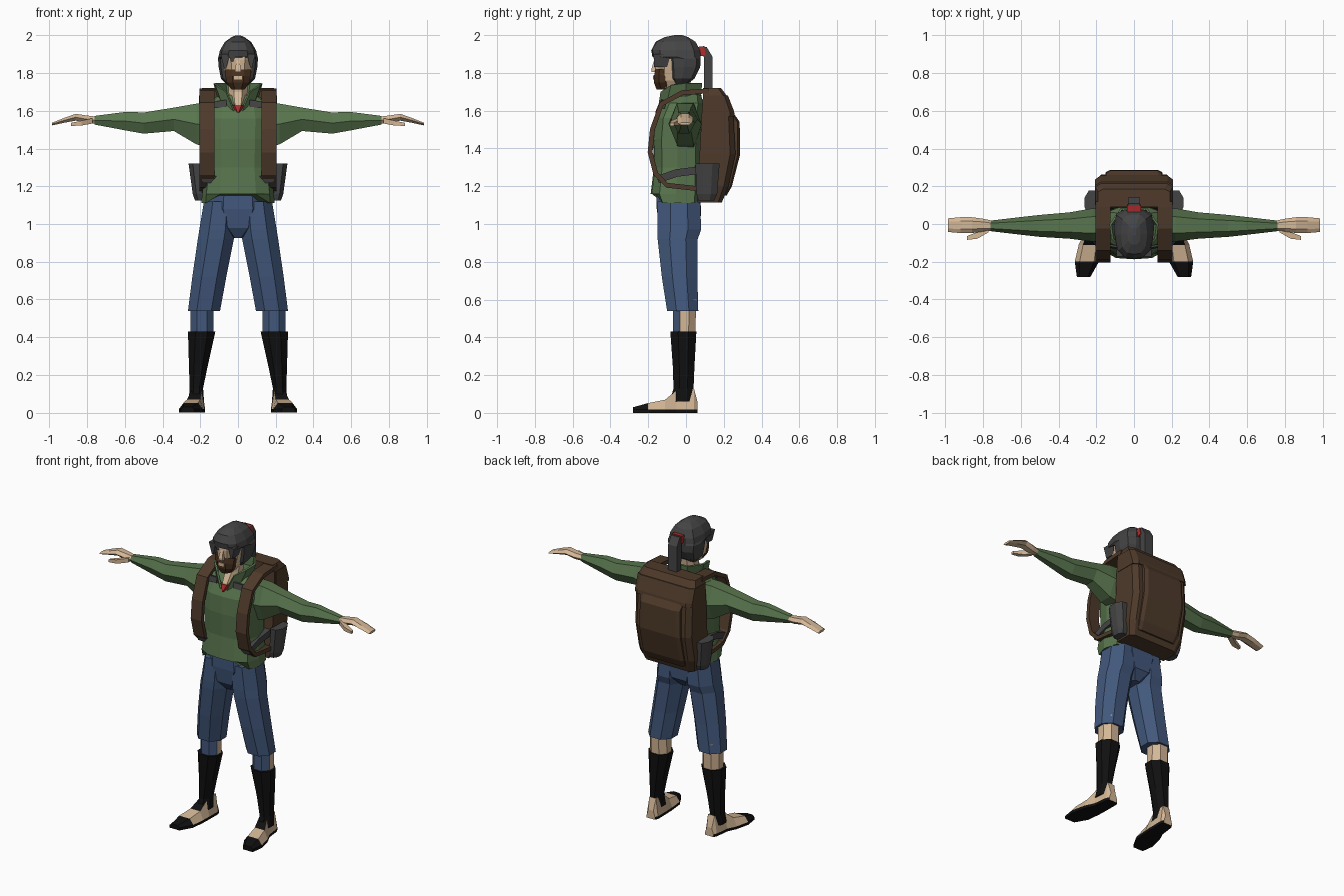
import bpy, bmesh
from mathutils import Vector


def material(name, rgb):
    m = bpy.data.materials.new(name)
    lin = [((c / 255 + 0.055) / 1.055) ** 2.4 for c in rgb]
    m.diffuse_color = (*lin, 1)
    return m


GREEN = material("jacket green", (88, 116, 77))
BLUE = material("denim blue", (66, 88, 124))
BLACK = material("boot black", (16, 16, 16))
SKIN = material("skin", (212, 183, 150))
BROWN = material("pack brown", (78, 58, 42))
GREY = material("hair grey", (68, 68, 69))
BEARD = material("beard brown", (72, 49, 30))
RED = material("red", (176, 44, 44))

# Cross-section templates on a -1..1 square
BODY = [(0, -1), (.5, -.95), (.88, -.65), (1, 0), (.88, .75), (.45, 1),
        (-.45, 1), (-.88, .75), (-1, 0), (-.88, -.65), (-.5, -.95)]
OCT = [(-.45, -1), (.45, -1), (1, -.4), (1, .4), (.45, 1), (-.45, 1), (-1, .4), (-1, -.4)]
HEX = [(-1, 0), (-.5, -1), (.5, -1), (1, 0), (.5, 1), (-.5, 1)]
BOX = [(-1, -1), (1, -1), (1, 1), (-1, 1)]
CHAMFER = [(-1, -1), (1, -1), (1, .7), (.85, 1), (-.85, 1), (-1, .7)]


def loft(name, rings, mats, rule=None, sides=(1,), edit=None):
    """Skin a list of equal rings, cap both ends, optionally for both sides."""
    mats = mats if isinstance(mats, list) else [mats]
    for s in sides:
        bm = bmesh.new()
        vs = [[bm.verts.new((p[0] * s, p[1], p[2])) for p in r] for r in rings]
        n = len(rings[0])
        for a, b in zip(vs, vs[1:]):
            for i in range(n):
                j = (i + 1) % n
                bm.faces.new((a[i], a[j], b[j], b[i]))
        bm.faces.new(vs[0])
        bm.faces.new(vs[-1])
        if edit:
            edit(bm)
        bmesh.ops.recalc_face_normals(bm, faces=bm.faces)
        bm.normal_update()
        if rule:
            for f in bm.faces:
                f.material_index = rule(f.calc_center_median(), f.normal)
        add(bm, name if len(sides) == 1 else ("left_" if s > 0 else "right_") + name, mats)


def add(bm, name, mats):
    me = bpy.data.meshes.new(name)
    bm.to_mesh(me)
    bm.free()
    for m in mats:
        me.materials.append(m)
    ob = bpy.data.objects.new(name, me)
    bpy.context.collection.objects.link(ob)
    return ob


def upright(rows, shape):
    """Rows of (z, x0, x1, y0, y1)."""
    return [[((a + b) / 2 + u * (b - a) / 2, (c + d) / 2 + v * (d - c) / 2, z)
             for u, v in shape] for z, a, b, c, d in rows]


def centred(rows, shape):
    """Rows of (z, half width, front y, back y)."""
    return upright([(z, -w, w, c, d) for z, w, c, d in rows], shape)


def sideways(rows, shape):
    """Rows of (x, centre y, centre z, half depth, half height)."""
    return [[(x, cy + u * ry, cz + v * rz) for u, v in shape] for x, cy, cz, ry, rz in rows]


def band(path, x0, x1, t):
    """Flat strip with thickness t following (y, z) points."""
    rings = []
    for i, p in enumerate(path):
        d = Vector(path[min(i + 1, len(path) - 1)]) - Vector(path[max(i - 1, 0)])
        n = Vector((-d.y, d.x)).normalized() * t / 2
        y, z = p
        rings.append([(x0, y + n.x, z + n.y), (x1, y + n.x, z + n.y),
                      (x1, y - n.x, z - n.y), (x0, y - n.x, z - n.y)])
    return rings


PAIR = (1, -1)


# Jacket body, with the front hem raised in the middle
def raise_hem(bm):
    for v in bm.verts:
        if v.co.z < 1.12 and abs(v.co.x) < .11 and v.co.y < -.1:
            v.co.z = 1.155


loft("jacket", centred([
    (1.11, .195, -.165, .075), (1.16, .19, -.187, .08), (1.3, .175, -.17, .08),
    (1.45, .18, -.175, .085), (1.56, .185, -.165, .09), (1.64, .165, -.125, .09),
    (1.685, .1, -.09, .08)], BODY), GREEN, edit=raise_hem)

# Sleeves, hands and thumbs
loft("sleeve", sideways([
    (.13, 0, 1.52, .085, .12), (.22, -.005, 1.53, .088, .108), (.34, -.008, 1.555, .07, .062),
    (.5, -.01, 1.535, .058, .056), (.59, -.01, 1.545, .048, .05),
    (.76, -.01, 1.55, .028, .023)], HEX), GREEN, sides=PAIR)
loft("hand", sideways([
    (.74, -.01, 1.55, .025, .018), (.8, -.006, 1.555, .034, .02), (.86, -.006, 1.566, .042, .018),
    (.92, -.006, 1.55, .042, .013), (.985, -.006, 1.53, .036, .007)], HEX), SKIN, sides=PAIR)
loft("thumb", sideways([
    (.77, -.025, 1.547, .018, .014), (.83, -.06, 1.535, .018, .013),
    (.885, -.074, 1.528, .01, .008)], BOX), SKIN, sides=PAIR)

# Neck, undershirt and standing collar
loft("neck", centred([
    (1.59, .01, -.157, 0), (1.64, .038, -.137, .01), (1.7, .05, -.1, .02),
    (1.8, .05, -.1, .03)], OCT), SKIN)
loft("undershirt", centred([(1.59, .006, -.164, -.1), (1.632, .042, -.146, -.1)], OCT), RED)
low = [(.025, -.15, 1.6), (.09, -.1, 1.65), (.11, 0, 1.67), (.06, .08, 1.68)]
top = [(.065, -.135, 1.7), (.12, -.08, 1.735), (.13, 0, 1.745), (.07, .085, 1.745)]
bm = bmesh.new()
rows = [[bm.verts.new(p) for p in e + [(-x, y, z) for x, y, z in e[::-1]]] for e in (low, top)]
for i in range(7):
    bm.faces.new((rows[0][i], rows[0][i + 1], rows[1][i + 1], rows[1][i]))
collar = add(bm, "collar", [GREEN])
mod = collar.modifiers.new("thickness", "SOLIDIFY")
mod.thickness = .012

# Face, nose, beard and mouth
loft("face", centred([
    (1.72, .04, -.145, -.03), (1.76, .062, -.16, 0), (1.82, .074, -.162, 0),
    (1.87, .082, -.168, 0), (1.91, .08, -.165, 0)], OCT), SKIN)
loft("nose", centred([
    (1.805, .017, -.182, -.14), (1.82, .015, -.183, -.14), (1.87, .008, -.168, -.14)], BOX), SKIN)
loft("beard", centred([
    (1.712, .034, -.156, -.07), (1.75, .06, -.17, -.08), (1.785, .067, -.169, -.085),
    (1.82, .07, -.162, -.09)], OCT), BEARD)
loft("mouth", centred([(1.765, .02, -.174, -.165), (1.785, .02, -.174, -.165)], BOX), SKIN)

# Hair cap, fringe locks, ponytail and tie
loft("hair", centred([
    (1.735, .055, -.06, 0), (1.77, .09, -.085, .045), (1.83, .102, -.095, .075),
    (1.875, .106, -.1, .078), (1.885, .104, -.178, .078), (1.92, .096, -.184, .074),
    (1.965, .07, -.16, .05), (1.99, .035, -.11, .01), (2, .012, -.06, -.02)], BODY), GREY)
for x, w, drop in ((-.068, .024, 1.825), (.07, .022, 1.83), (-.03, .022, 1.86)):
    loft("fringe_lock", upright([
        (1.9, x - w, x + w, -.172, -.08), (drop, x - w / 4, x + w / 4, -.168, -.1)], BOX), GREY)
loft("ponytail", band([(.06, 1.91), (.1, 1.917), (.117, 1.885), (.118, 1.72)],
                      -.032, .032, .045), GREY)
loft("hair_tie", band([(.06, 1.912), (.1, 1.917)], -.036, .036, .05), RED)

# Shorts: hips and two wide legs
loft("hips", centred([
    (.925, .035, -.1, .03), (.98, .12, -.14, .075), (1.08, .175, -.155, .08),
    (1.17, .165, -.155, .07)], OCT), BLUE)
loft("shorts_leg", upright([
    (.54, .095, .265, -.1, .065), (.72, .062, .242, -.128, .06), (.92, .022, .213, -.15, .062),
    (.97, .015, .205, -.152, .08), (1.12, .01, .18, -.15, .075)], OCT), BLUE, sides=PAIR)

# Lower legs: blue front panel, bare calf
loft("lower_leg", upright([
    (.4, .13, .252, -.068, .048), (.6, .13, .252, -.07, .055)], OCT), [BLUE, SKIN],
    rule=lambda c, n: int(c.y > -.03), sides=PAIR)

# Tall boot shafts and open feet
loft("boot_shaft", upright([
    (.06, .18, .262, -.085, .035), (.13, .185, .256, -.066, .04), (.25, .16, .26, -.07, .045),
    (.43, .12, .265, -.083, .055)], OCT), BLACK, sides=PAIR)
foot = []
for y, cx, w, h in ((.062, .213, .03, .055), (.042, .214, .04, .13), (-.05, .22, .045, .12),
                    (-.11, .235, .058, .07), (-.2, .25, .064, .052), (-.28, .267, .036, .03)):
    foot.append([(cx - w, y, 0), (cx + w, y, 0), (cx + w, y, .018),
                 (cx + w * .6, y, h), (cx - w * .6, y, h), (cx - w, y, .018)])
loft("foot", foot, [SKIN, BLACK], sides=PAIR,
     rule=lambda c, n: int(c.z < .012 or c.y < -.21 or (n.z > .6 and -.12 < c.y < -.02)))

# Backpack, back pocket, lid fold and side pouches
loft("backpack", centred([
    (1.115, .18, .06, .19), (1.2, .203, .06, .225), (1.37, .205, .072, .262),
    (1.58, .205, .083, .25), (1.68, .205, .09, .215), (1.72, .19, .09, .185)], CHAMFER), BROWN)
loft("back_pocket", centred([
    (1.15, .14, .15, .215), (1.2, .15, .18, .243), (1.37, .15, .2, .287), (1.54, .145, .2, .284),
    (1.59, .155, .2, .25)], CHAMFER), BROWN)
loft("pack_lid", centred([
    (1.57, .208, .1, .258), (1.595, .208, .1, .255), (1.68, .208, .1, .222)], CHAMFER), BROWN)
loft("side_pouch", upright([
    (1.125, .17, .228, .065, .15), (1.16, .17, .24, .055, .165),
    (1.32, .18, .262, .05, .178)], OCT), GREY, sides=PAIR)

# Shoulder straps, waist straps and small chest straps
loft("shoulder_strap", band([
    (.12, 1.705), (-.02, 1.695), (-.13, 1.635), (-.178, 1.5), (-.19, 1.38), (-.16, 1.265),
    (-.1, 1.205), (.08, 1.185)], .125, .203, .026), BROWN, sides=PAIR)
loft("waist_strap", band([(-.15, 1.235), (-.05, 1.27), (.07, 1.285)], .1, .19, .04),
     GREY, sides=PAIR)
loft("chest_strap", [[(x, y, z - .018), (x, y - .012, z - .018), (x, y - .004, z + .018),
                      (x, y + .008, z + .018)]
                     for x, y, z in ((.14, -.112, 1.63), (.06, -.128, 1.64))], GREY, sides=PAIR)
